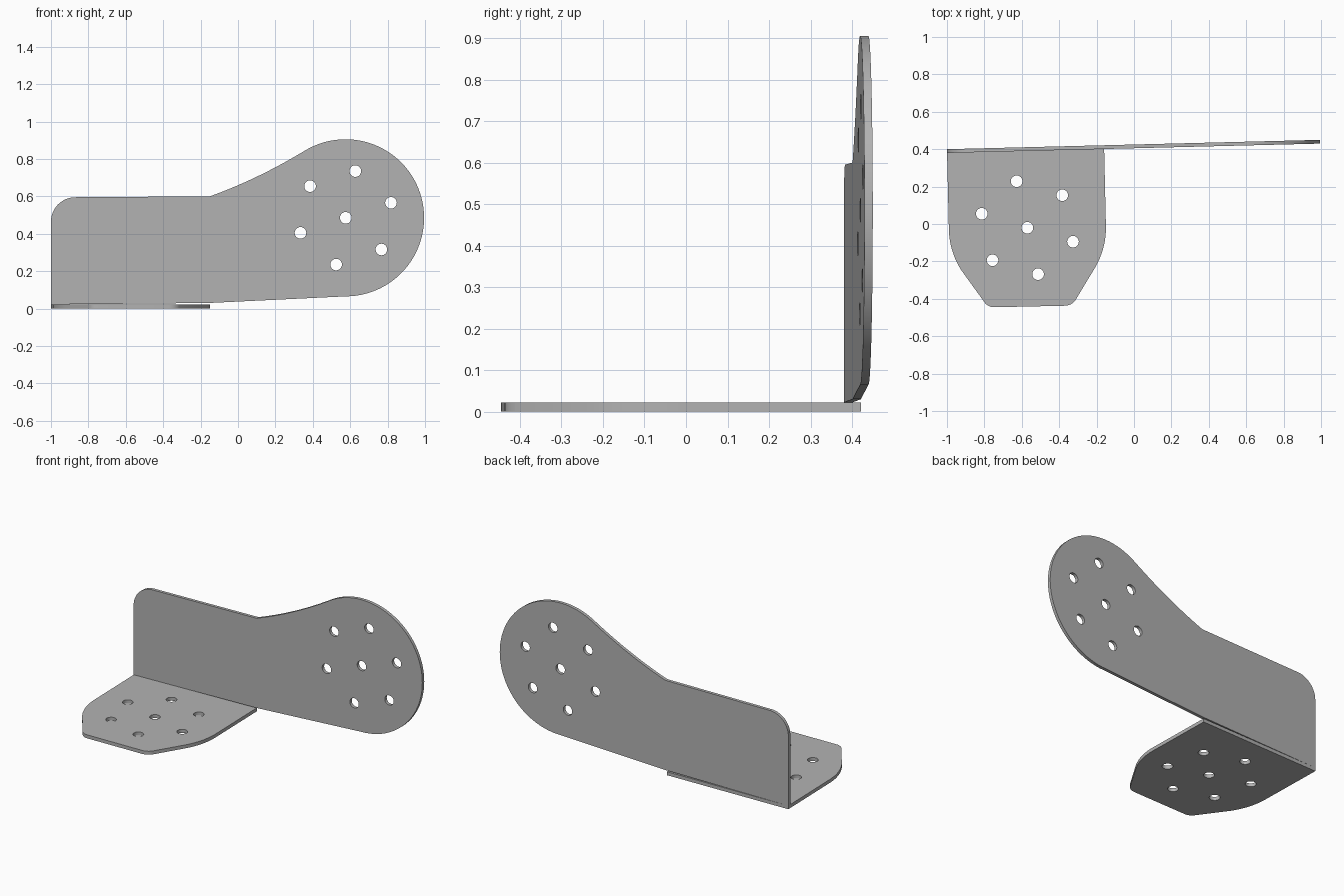
import bpy, bmesh
from math import sin, cos, radians
from mathutils import Vector

cube = bpy.data.objects.get("Cube")
if cube:
    bpy.data.objects.remove(cube)

grey = bpy.data.materials.new("metal grey")
grey.use_nodes = True
COLOUR = (0.45, 0.45, 0.45, 1)
grey.diffuse_color = COLOUR
grey.node_tree.nodes["Principled BSDF"].inputs["Base Color"].default_value = COLOUR


def arc(cx, cy, r, start, end, n):
    """Points on a circular arc, angles in degrees."""
    angles = [radians(start + (end - start) * i / n) for i in range(n + 1)]
    return [(cx + r * cos(a), cy + r * sin(a)) for a in angles]


def bezier(a, b, c, n):
    """Points on a quadratic curve from a to c, pulled towards b."""
    a, b, c = Vector(a), Vector(b), Vector(c)
    return [tuple(a * (1 - t) ** 2 + b * 2 * t * (1 - t) + c * t * t)
            for t in (i / n for i in range(n + 1))]


def holes(cx, cy, turn):
    """One centre hole and a ring of six around it."""
    centres = [(cx, cy)] + arc(cx, cy, 0.255, turn, turn + 300, 5)
    return [arc(x, y, 0.031, 0, 348.75, 31) for x, y in centres]


def plate(name, outline, cutouts, place, thickness):
    """Fill an outline with cutouts, then extrude it into a sheet."""
    bm = bmesh.new()
    for loop in [outline] + cutouts:
        verts = [bm.verts.new(place(*p)) for p in loop]
        for a, b in zip(verts, verts[1:] + verts[:1]):
            bm.edges.new((a, b))
    bmesh.ops.triangle_fill(bm, use_beauty=True, edges=bm.edges[:])
    sheet = bmesh.ops.extrude_face_region(bm, geom=bm.faces[:], use_keep_orig=True)
    moved = [g for g in sheet["geom"] if isinstance(g, bmesh.types.BMVert)]
    bmesh.ops.translate(bm, verts=moved, vec=thickness)
    bmesh.ops.recalc_face_normals(bm, faces=bm.faces[:])
    mesh = bpy.data.meshes.new(name)
    bm.to_mesh(mesh)
    bm.free()
    mesh.materials.append(grey)
    obj = bpy.data.objects.new(name, mesh)
    bpy.context.collection.objects.link(obj)
    bpy.ops.object.select_all(action="DESELECT")
    obj.select_set(True)
    bpy.context.view_layer.objects.active = obj
    bpy.ops.object.shade_smooth_by_angle(angle=radians(30))
    return obj


SHEET = 0.022

# Base plate: tapered tongue with rounded shoulders and toe corners
base = [(-0.16, 0.421), (-1, 0.4)]
base += arc(-0.57, -0.02, 0.42, 180, 213, 10)
base += bezier((-0.802, -0.415), (-0.782, -0.446), (-0.745, -0.445), 6)
base += bezier((-0.37, -0.437), (-0.335, -0.436), (-0.315, -0.41), 6)
base += arc(-0.57, -0.02, 0.42, -32, 0, 10)
plate("base_plate", base, holes(-0.57, -0.02, 43),
      lambda x, y: (x, y, 0), (0, 0, SHEET))

# Upright plate: slightly skewed wall that widens into a round paddle
upright = [(-1, SHEET), (-0.15, 0.03)]
upright += arc(0.575, 0.485, 0.42, -90, 120, 56)
upright += bezier((0.34, 0.834), (0.1, 0.69), (-0.15, 0.6), 14)
upright += arc(-0.87, 0.465, 0.13, 90, 180, 14)
plate("upright_plate", upright, holes(0.576, 0.485, 18.4),
      lambda x, z: (x, 0.405 + 0.025 * x, z), (0, 0.02, 0))
